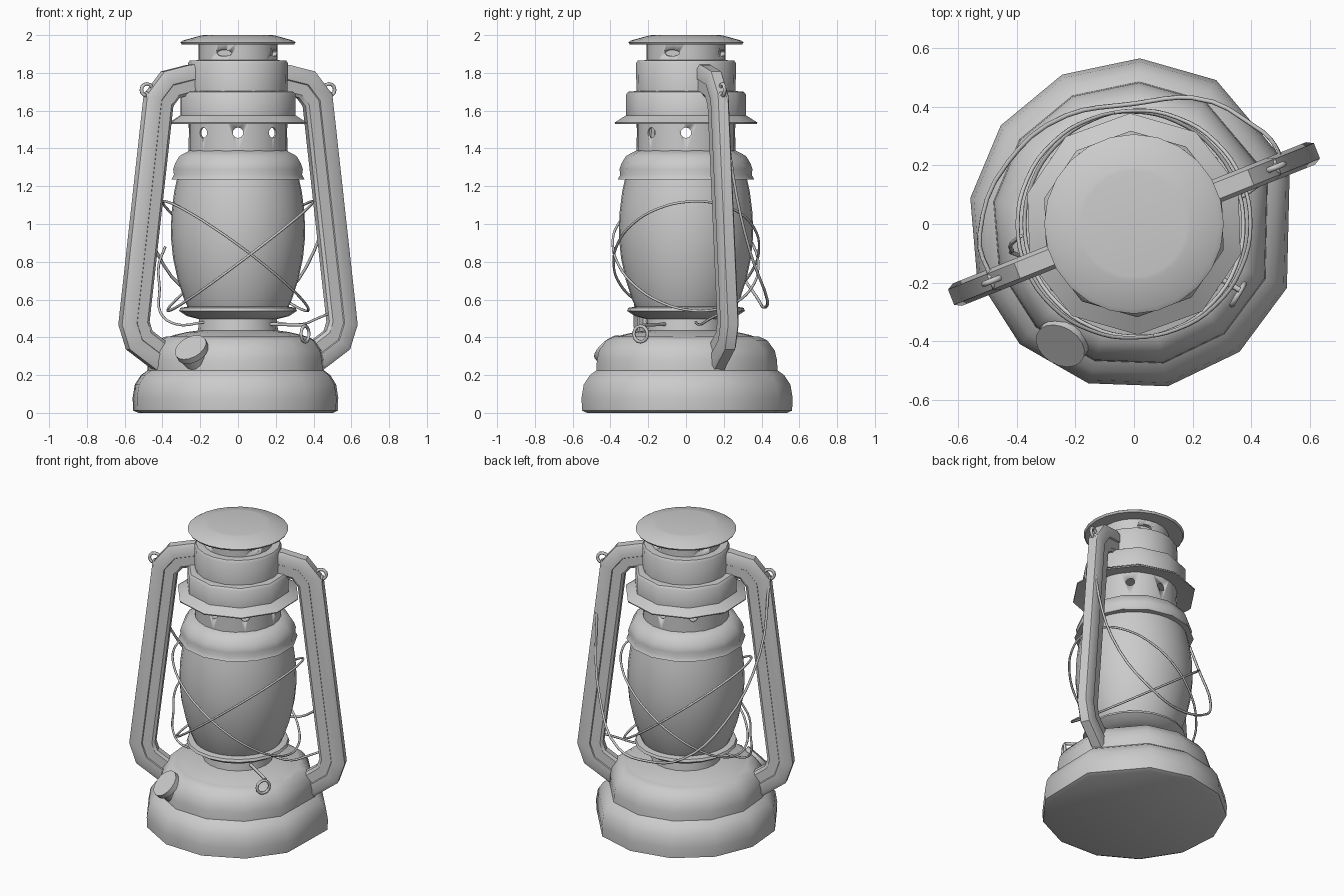
import bpy, bmesh, math
from mathutils import Vector, Matrix

if "Cube" in bpy.data.objects:
    bpy.data.objects.remove(bpy.data.objects["Cube"])

TURN = math.radians(21.8)      # plane of the side tubes


def finish(name, bm, angle=48):
    bmesh.ops.recalc_face_normals(bm, faces=bm.faces)
    me = bpy.data.meshes.new(name)
    bm.to_mesh(me)
    bm.free()
    me.polygons.foreach_set("use_smooth", [True] * len(me.polygons))
    me.set_sharp_from_angle(angle=math.radians(angle))
    ob = bpy.data.objects.new(name, me)
    bpy.context.collection.objects.link(ob)
    return ob


def lathe(name, profile, n=24, phase=0.0, angles=None, closed=False, sharp=48):
    """Revolve (r, z) pairs; open profiles get flat end caps."""
    angles = angles or [phase + 360 * i / n for i in range(n)]
    angles = [math.radians(a) for a in angles]
    bm = bmesh.new()
    rings = [[bm.verts.new((r * math.cos(a), r * math.sin(a), z)) for a in angles]
             for r, z in profile]
    pairs = list(zip(rings, rings[1:]))
    if closed:
        pairs.append((rings[-1], rings[0]))
    k = len(angles)
    for lo, hi in pairs:
        for i in range(k):
            j = (i + 1) % k
            bm.faces.new((lo[i], lo[j], hi[j], hi[i]))
    if not closed:
        bm.faces.new(rings[0])
        bm.faces.new(rings[-1])
    return finish(name, bm, sharp)


def cylinder(name, centre, axis, r, depth, n=20, squash=(1, 1)):
    bm = bmesh.new()
    rot = Vector(axis).to_track_quat('Z', 'Y').to_matrix().to_4x4()
    bmesh.ops.create_cone(bm, cap_ends=True, segments=n, radius1=r, radius2=r, depth=depth,
                          matrix=Matrix.Translation(centre) @ rot @ Matrix.Diagonal((*squash, 1, 1)))
    return finish(name, bm)


def wire(name, pts, r=0.008, cyclic=False, smooth=True):
    cu = bpy.data.curves.new(name, 'CURVE')
    cu.dimensions = '3D'
    cu.bevel_depth = r
    cu.bevel_resolution = 1
    cu.use_fill_caps = True
    if smooth:
        sp = cu.splines.new('BEZIER')
        sp.bezier_points.add(len(pts) - 1)
        for b, p in zip(sp.bezier_points, pts):
            b.co = p
            b.handle_left_type = b.handle_right_type = 'AUTO'
        sp.resolution_u = 4
    else:
        sp = cu.splines.new('POLY')
        sp.points.add(len(pts) - 1)
        for b, p in zip(sp.points, pts):
            b.co = (*p, 1)
    sp.use_cyclic_u = cyclic
    ob = bpy.data.objects.new(name, cu)
    bpy.context.collection.objects.link(ob)
    return to_mesh(ob)


def to_mesh(ob):
    bpy.ops.object.select_all(action='DESELECT')
    ob.select_set(True)
    bpy.context.view_layer.objects.active = ob
    bpy.ops.object.convert(target='MESH')
    return bpy.context.object


def cut(ob, cutters):
    for c in cutters:
        m = ob.modifiers.new("cut", 'BOOLEAN')
        m.operation = 'DIFFERENCE'
        m.solver = 'EXACT'
        m.object = c
        c.hide_render = True
    to_mesh(ob)
    for c in cutters:
        bpy.data.objects.remove(c)


def ring(name, centre, axis, r, tube=0.008):
    rot = Vector(axis).to_track_quat('Z', 'Y')
    pts = [Vector(centre) + rot @ Vector((r * math.cos(a), r * math.sin(a), 0))
           for a in [math.tau * i / 12 for i in range(12)]]
    return wire(name, pts, tube, True, False)


# Fuel tank base: irregular twelve-sided bowl
base_angles = [88, 60.3, 20, -22.7, -50.5, -78.2, -106, -133.6, -161.3, -189, -216.5, -244.3]
lathe("fuel_tank", [(.535, 0), (.562, .012), (.565, .08), (.553, .15), (.52, .20), (.485, .225),
                    (.482, .28), (.47, .33), (.43, .385), (.385, .405)], angles=base_angles)
lathe("tank_top", [(.39, .395), (.34, .412), (.27, .428), (.212, .436), (.205, .50), (.24, .51)],
      n=20, sharp=60)

# Burner tray and glass globe
lathe("burner_tray", [(.2, .495), (.27, .512), (.312, .54), (.305, .556), (.27, .562)], n=20)
lathe("glass_globe", [(.262, .55), (.285, .60), (.318, .70), (.344, .82), (.356, .94), (.352, 1.06),
                      (.338, 1.17), (.318, 1.26)], n=32)

# Globe holder above the glass
lathe("globe_holder", [(.31, 1.235), (.362, 1.235), (.348, 1.26), (.352, 1.29), (.342, 1.32),
                       (.318, 1.36), (.265, 1.388), (.245, 1.388)], n=14, phase=90)

# Perforated band with eight round vents
band = lathe("vent_band", [(.262, 1.38), (.262, 1.56), (.25, 1.56), (.25, 1.38)], n=24, closed=True)
cut(band, [cylinder("vent_cutter", (0, 0, 1.483),
                    (math.cos(a), math.sin(a), 0), .028, 1, 10)
           for a in [math.pi / 4 * i for i in range(4)]])

# Hood: ten-sided skirt, then the round upper chimney
lathe("hood_skirt", [(.262, 1.55), (.376, 1.53), (.378, 1.537), (.318, 1.575), (.318, 1.685),
                     (.305, 1.70), (.25, 1.705)], n=10, phase=-88, sharp=42)
lathe("hood_cylinder", [(.262, 1.69), (.265, 1.85), (.255, 1.865), (.2, 1.868)], n=20)

# Chimney neck with four oval slots
neck = lathe("chimney_neck", [(.21, 1.86), (.21, 1.965)], n=24)
slots = []
for i in range(4):
    a = -TURN + i * math.pi / 2
    d = Vector((math.cos(a), math.sin(a), 0))
    c = cylinder("slot_cutter", (0, 0, 0), (0, 0, 1), .045, .06, 16)
    c.data.transform(Matrix.Translation(d * .21 + Vector((0, 0, 1.905)))
                     @ Matrix.Rotation(a, 4, 'Z') @ Matrix.Diagonal((1, 1, .38, 1))
                     @ Matrix.Rotation(math.pi / 2, 4, 'Y'))
    slots.append(c)
cut(neck, slots)

# Top cap
lathe("top_cap", [(.19, 1.952), (.297, 1.95), (.306, 1.962), (.29, 1.972), (.195, 1.998),
                  (.18, 2.0)], n=24, sharp=40)

# Side tubes: stepped section swept along a planar path, mirrored by half a turn
path = [Vector(p) for p in [(.20, 1.768), (.27, 1.765), (.385, 1.738), (.452, 1.655),
                            (.592, .475), (.562, .385), (.435, .295), (.37, .25)]]
half = [(.078, .028), (.055, .041), (0, .041), (-.004, .034), (-.062, .034), (-.078, .022)]
section = half + [(w, -d) for w, d in reversed(half)]
for side, name in ((0, "right_side_tube"), (math.pi, "left_side_tube")):
    bm = bmesh.new()
    loops = []
    for i, p in enumerate(path):
        t0 = (p - path[max(i - 1, 0)]).normalized() if i else (path[1] - p).normalized()
        t1 = (path[i + 1] - p).normalized() if i + 1 < len(path) else t0
        n0, n1 = Vector((-t0.y, t0.x)), Vector((-t1.y, t1.x))
        m = (n0 + n1).normalized()
        m /= m.dot(n0)
        loops.append([bm.verts.new((p.x + m.x * w, d, p.y + m.y * w)) for w, d in section])
    k = len(section)
    for a, b in zip(loops, loops[1:]):
        for i in range(k):
            bm.faces.new((a[i], a[(i + 1) % k], b[(i + 1) % k], b[i]))
    bm.faces.new(loops[0])
    bm.faces.new(loops[-1])
    bm.transform(Matrix.Rotation(TURN + side, 4, 'Z'))
    finish(name, bm, 35)

# Filler cap on the tank shoulder
axis = Vector((-.38, -.6, .7)).normalized()
spot = Vector((-.245, -.405, .335))
cylinder("filler_neck", spot - axis * .05, axis, .075, .09, 16)
cylinder("filler_cap", spot, axis, .09, .035, 18)

# Two tilted guard wires crossing around the globe
for name, peak in (("guard_wire_a", 192), ("guard_wire_b", 8)):
    pts = []
    for i in range(16):
        a = math.tau * i / 16
        h = math.cos(a - math.radians(peak))
        r = .385 + .012 * h
        pts.append((r * math.cos(a), r * math.sin(a), .83 + .29 * h))
    wire(name, pts, .007, True)

# Carrying bail hanging down behind, with an eyelet on each tube
wire("bail", [(-.485, -.19, 1.70), (-.525, -.03, 1.25), (-.43, .21, .85), (-.23, .37, .62),
              (0, .41, .56), (.2, .43, .60), (.40, .34, .85), (.49, .25, 1.25), (.48, .20, 1.70)], .008)
for s, name in ((1, "right"), (-1, "left")):
    ring(name + "_bail_eyelet", (s * .482, s * .193, 1.71), (.37, -.93, 0), .032, .01)
    ring(name + "_bail_loop", (s * .485, s * .195, 1.67), (.93, .37, 0), .025, .008)

# Wick knob rod with its ring, and lifting wires
wire("wick_rod", [(.15, -.1, .47), (.36, -.225, .465)], .01, False, False)
ring("wick_ring", (.355, -.24, .418), (.85, -.5, 0), .042, .009)
wire("lift_wire_left", [(-.385, -.04, .88), (-.42, -.07, .78), (-.415, -.09, .66), (-.41, -.1, .53),
                        (-.33, -.12, .47), (-.18, -.1, .48)], .007)
wire("lift_wire_right", [(.18, .05, .48), (.34, .08, .47), (.42, .13, .50), (.49, .19, .53)], .007)
